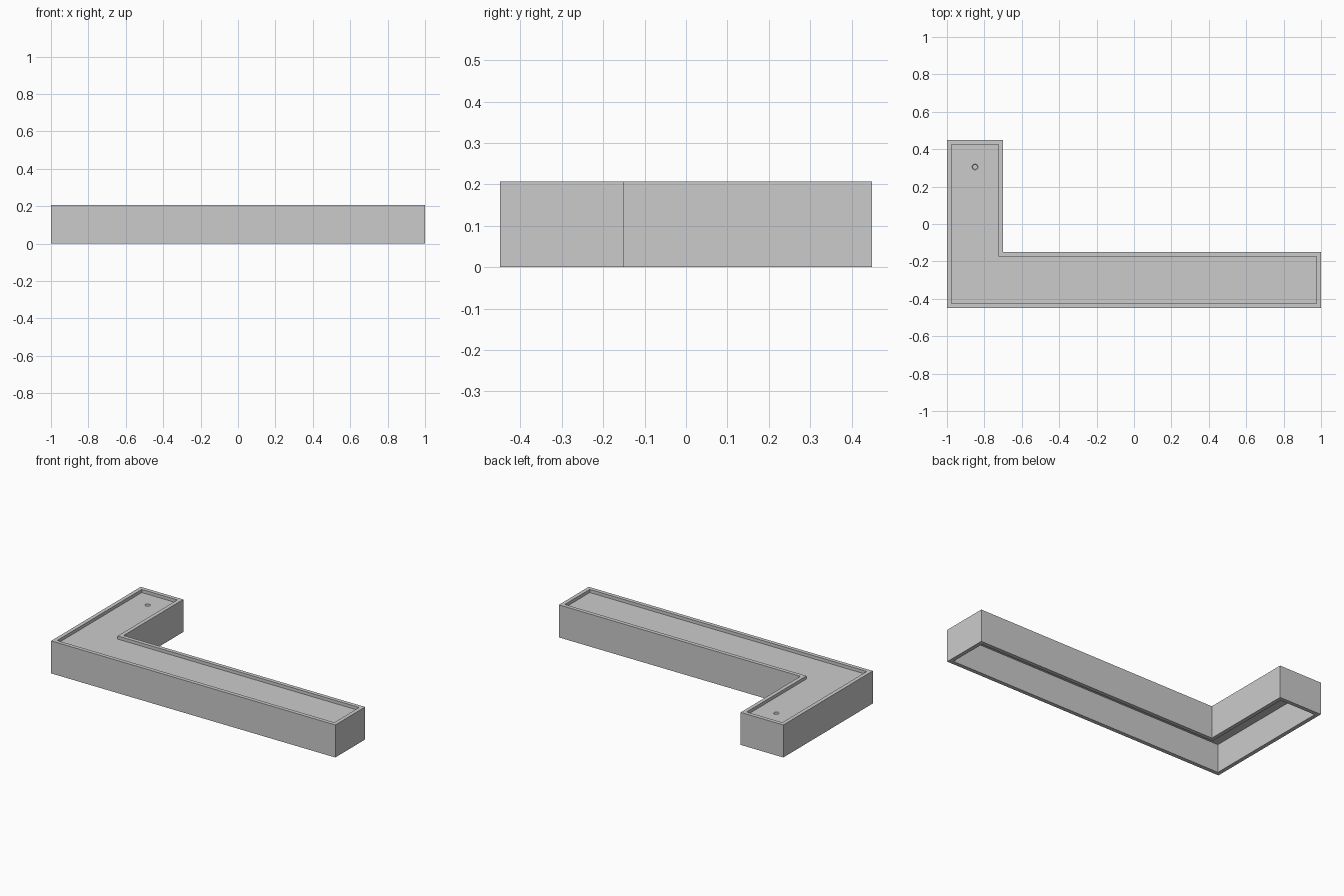
import bpy, bmesh, math

if "Cube" in bpy.data.objects:
    bpy.data.objects.remove(bpy.data.objects["Cube"])

HEIGHT, WALL, ARM = 0.207, 0.025, 0.30
FLOOR, CEILING = 0.187, 0.180          # thin panel recessed below the rim
HOLE_X, HOLE_Y, HOLE_R = -0.85, 0.305, 0.016


def l_outline(d):
    """L-shaped outline inset by d."""
    x0, x1, y0, y1 = -1 + d, 1 - d, -0.45 + d, 0.45 - d
    xi, yi = -1 + ARM - d, -0.45 + ARM - d
    return [(x0, y0), (x1, y0), (x1, yi), (xi, yi), (xi, y1), (x0, y1)]


def circle(r, n=20):
    return [(HOLE_X + r * math.cos(2 * math.pi * i / n),
             HOLE_Y + r * math.sin(2 * math.pi * i / n)) for i in range(n)]


bm = bmesh.new()


def ring(points, z):
    return [bm.verts.new((x, y, z)) for x, y in points]


def bridge(a, b):
    n = len(a)
    for i in range(n):
        j = (i + 1) % n
        bm.faces.new((a[i], a[j], b[j], b[i]))


def loop_edges(r):
    return [bm.edges.get((r[i], r[(i + 1) % len(r)])) for i in range(len(r))]


# Outer wall, rim, recess side and hollow underside
outer, inner = l_outline(0), l_outline(WALL)
rings = [ring(inner, CEILING), ring(inner, 0), ring(outer, 0),
         ring(outer, HEIGHT), ring(inner, HEIGHT), ring(inner, FLOOR)]
for a, b in zip(rings, rings[1:]):
    bridge(a, b)
# Small blind dimple in the short arm
dimple = [ring(circle(HOLE_R), FLOOR), ring(circle(HOLE_R * 0.8), FLOOR - 0.005)]
bridge(*dimple)
bm.faces.new(dimple[1])
# Recessed panel top around the dimple, and its underside
bmesh.ops.triangle_fill(bm, use_beauty=True,
                        edges=loop_edges(rings[5]) + loop_edges(dimple[0]))
bm.faces.new(rings[0])
bmesh.ops.recalc_face_normals(bm, faces=bm.faces)

mesh = bpy.data.meshes.new("l_shaped_tray")
bm.to_mesh(mesh)
bm.free()
tray = bpy.data.objects.new("l_shaped_tray", mesh)
bpy.context.collection.objects.link(tray)
